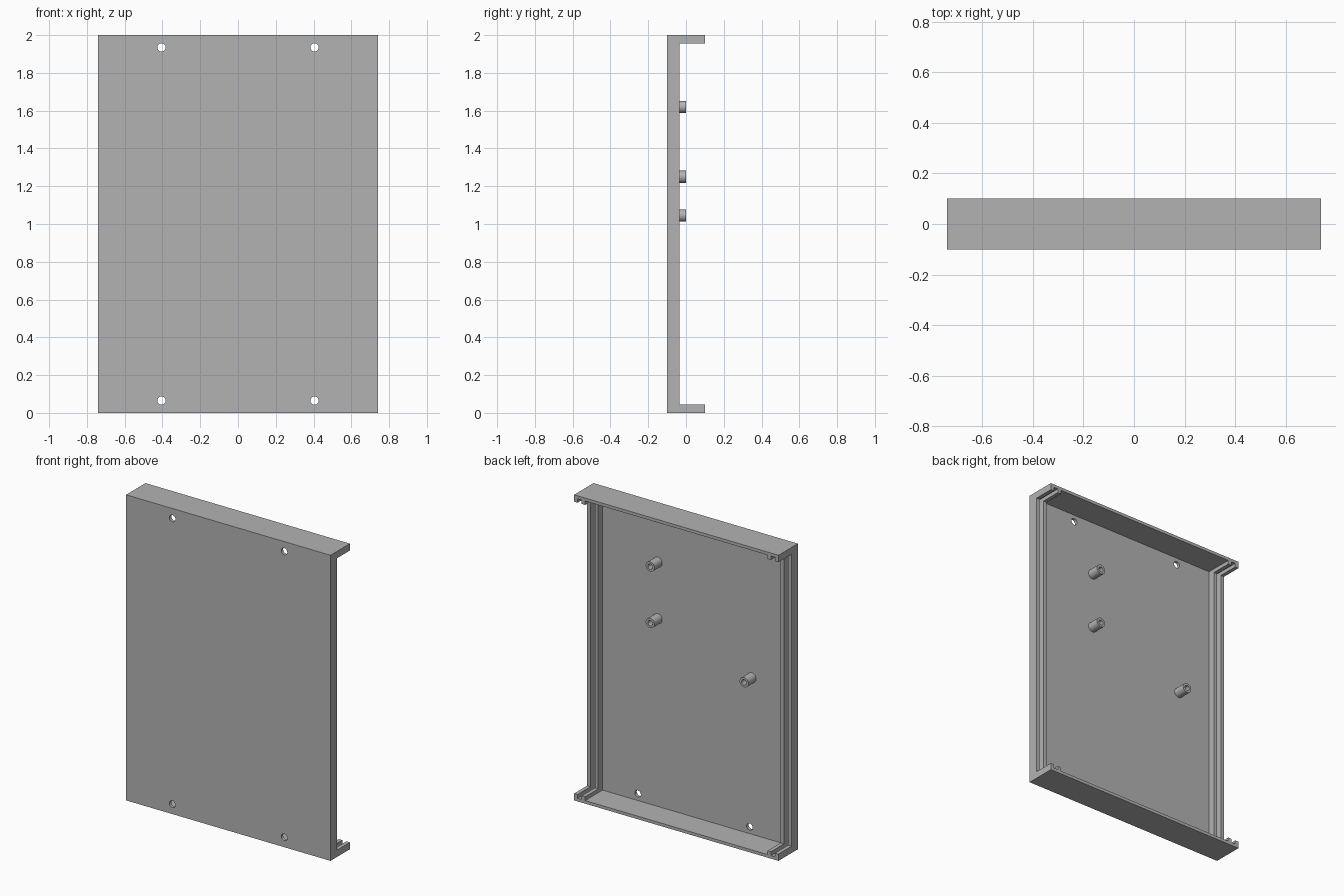
import bpy
from math import radians

if "Cube" in bpy.data.objects:
    bpy.data.objects.remove(bpy.data.objects["Cube"], do_unlink=True)

grey = bpy.data.materials.new("plain grey")
grey.use_nodes = True
grey.diffuse_color = (0.45, 0.45, 0.45, 1)
grey.node_tree.nodes["Principled BSDF"].inputs["Base Color"].default_value = (0.45, 0.45, 0.45, 1)

# Main dimensions
W, D, H = 0.74, 0.1, 2.0          # half width, half depth, height
WALL, RIDGE_Z = 0.02, 0.045       # end wall thickness, with its ridges
FLOOR_Y, RIDGE_Y = -0.08, -0.035  # inner floor and top of the side ridges
SLOT_OUT, SLOT_IN, CAVITY = W - 0.025, W - 0.055, W - 0.08
OVER = 0.1                        # how far cutters poke out


def box(name, x, y, z):
    """Box from (min, max) pairs."""
    spans = (x, y, z)
    bpy.ops.mesh.primitive_cube_add(size=1, location=[sum(s) / 2 for s in spans])
    ob = bpy.context.object
    ob.name = name
    ob.scale = [s[1] - s[0] for s in spans]
    bpy.ops.object.transform_apply(location=True, rotation=True, scale=True)
    return ob


def rod(name, x, z, radius, y0, y1):
    """Cylinder along y."""
    bpy.ops.mesh.primitive_cylinder_add(
        vertices=32, radius=radius, depth=y1 - y0,
        location=(x, (y0 + y1) / 2, z), rotation=(radians(90), 0, 0))
    ob = bpy.context.object
    ob.name = name
    bpy.ops.object.transform_apply(location=True, rotation=True, scale=True)
    return ob


def cut(target, cutter):
    mod = target.modifiers.new("cut", "BOOLEAN")
    mod.operation, mod.solver, mod.object = "DIFFERENCE", "EXACT", cutter
    bpy.context.view_layer.objects.active = target
    bpy.ops.object.modifier_apply(modifier=mod.name)
    bpy.data.objects.remove(cutter, do_unlink=True)


def finish(ob):
    ob.data.materials.clear()
    ob.data.materials.append(grey)
    bpy.ops.object.select_all(action="DESELECT")
    ob.select_set(True)
    bpy.context.view_layer.objects.active = ob
    bpy.ops.object.shade_smooth_by_angle(angle=radians(30))


# Tray: solid block, opened from the back and through both sides
tray = box("tray", (-W, W), (-D, D), (0, H))
cut(tray, box("side_opening", (-W - OVER, W + OVER), (RIDGE_Y, D + OVER),
              (RIDGE_Z, H - RIDGE_Z)))
inside = (FLOOR_Y, D + OVER), (WALL, H - WALL)
cut(tray, box("cavity", (-CAVITY, CAVITY), *inside))

# Panel slots near both sides, and four screw holes
for side in (-1, 1):
    cut(tray, box("slot", sorted((side * SLOT_IN, side * SLOT_OUT)), *inside))
    for z in (0.065, H - 0.065):
        cut(tray, rod("screw_hole", side * 0.405, z, 0.022, -D - OVER, 0))
finish(tray)

# Hollow mounting posts on the inner floor
for i, (x, z) in enumerate(((0.26, 1.62), (0.26, 1.25), (-0.42, 1.045)), 1):
    post = rod(f"mounting_post_{i}", x, z, 0.032, FLOOR_Y - 0.005, 0)
    cut(post, rod("post_bore", x, z, 0.017, FLOOR_Y + 0.001, OVER))
    finish(post)
